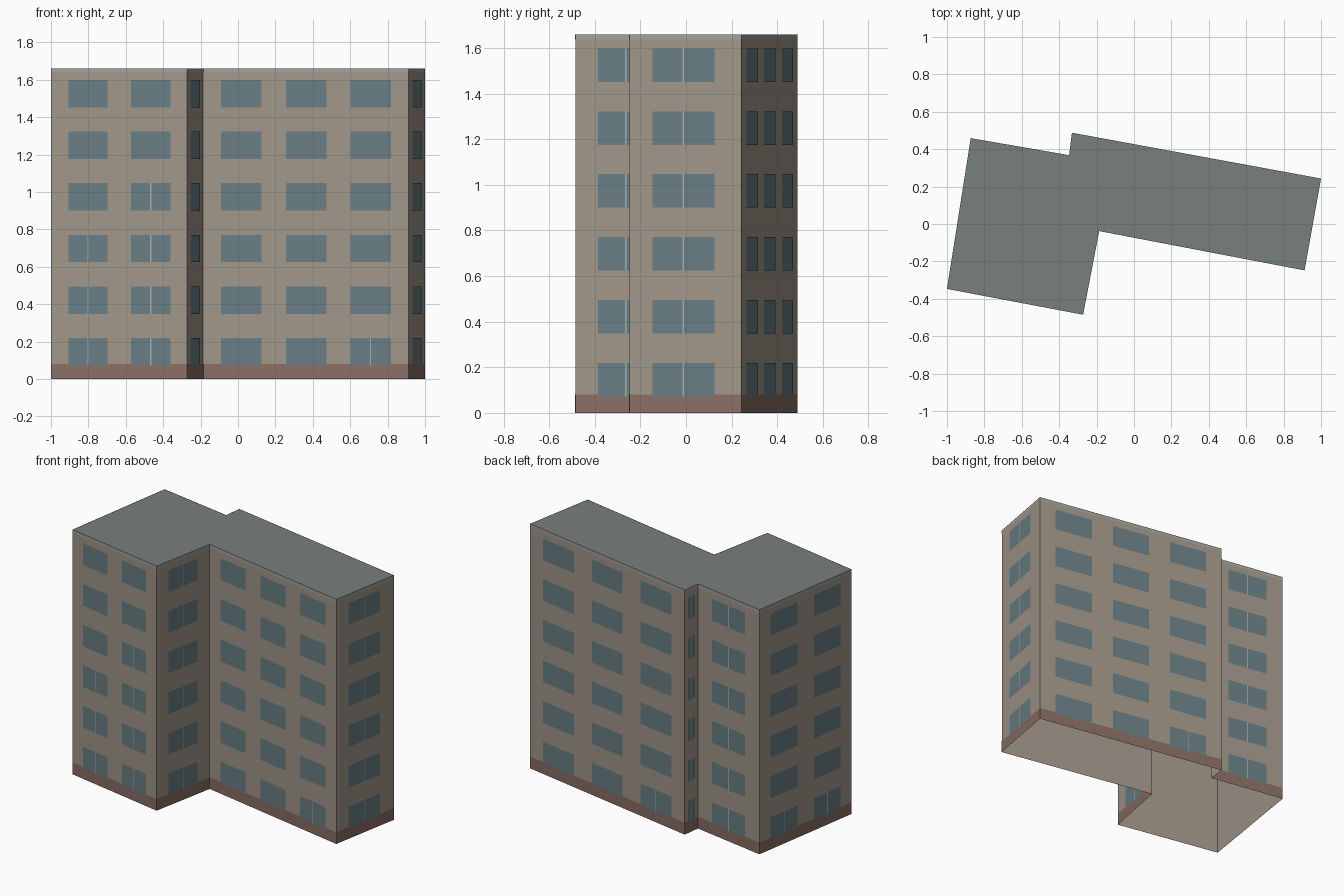
import bpy
from mathutils import Vector

if "Cube" in bpy.data.objects:
    bpy.data.objects.remove(bpy.data.objects["Cube"])

HEIGHT, FLOORS, PITCH = 1.66, 6, 0.276
SILL, WIN_H = 0.072, 0.147

# Footprint corners, counter-clockwise from the front left
PLAN = [(-1, -.347), (-.272, -.485), (-.186, -.038), (.912, -.248),
        (1, .243), (-.332, .488), (-.347, .368), (-.873, .459)]

# Windows per wall: (start fraction, end fraction, floors with a mullion)
WINDOWS = [
    [(.13, .417, 3), (.59, .877, 4)],
    [(.22, .77, 6)],
    [(.087, .285, 0), (.403, .60, 0), (.717, .915, 1)],
    [(.205, .76, 6)],
    [(.083, .285, 0), (.40, .60, 0), (.715, .915, 1)],
    [(.22, .77, 6)],
    [(.235, .77, 6)],
    [(.12, .41, 1), (.59, .88, 1)],
]


def material(name, rgb):
    m = bpy.data.materials.new(name)
    m.diffuse_color = (*rgb, 1)
    m.use_nodes = True
    m.node_tree.nodes["Principled BSDF"].inputs["Base Color"].default_value = m.diffuse_color
    return m


def add_object(name, faces, mat):
    verts, polys = [], []
    for f in faces:
        polys.append(range(len(verts), len(verts) + len(f)))
        verts.extend(f)
    mesh = bpy.data.meshes.new(name)
    mesh.from_pydata(verts, [], [list(p) for p in polys])
    mesh.materials.append(mat)
    ob = bpy.data.objects.new(name, mesh)
    bpy.context.collection.objects.link(ob)
    return ob


def panel(wall, u0, u1, z0, z1, out=0.0):
    """Flat rectangle lying on a wall, facing outward."""
    a, b = Vector(PLAN[wall]), Vector(PLAN[(wall + 1) % len(PLAN)])
    d = b - a
    n = Vector((d.y, -d.x)).normalized() * out
    p, q = a + d * u0 + n, a + d * u1 + n
    return [(p.x, p.y, z0), (q.x, q.y, z0), (q.x, q.y, z1), (p.x, p.y, z1)]


plaster = material("plaster", (.36, .305, .25))
brick = material("brick", (.25, .155, .125))
glass = material("glass", (.14, .21, .23))
frame = material("frame", (.38, .42, .43))
coping = material("coping", (.36, .36, .34))
roofing = material("roofing", (.19, .215, .205))

walls = range(len(PLAN))

# Wall shell (open underneath) and flat roof
add_object("walls", [panel(w, 0, 1, 0, HEIGHT) for w in walls], plaster)
add_object("roof", [[(x, y, HEIGHT) for x, y in PLAN]], roofing)

# Coloured bands at the foot and the top edge
add_object("plinth", [panel(w, 0, 1, 0, .08, .001) for w in walls], brick)
add_object("roof_edge", [panel(w, 0, 1, 1.638, HEIGHT, .001) for w in walls], coping)

# Windows on every floor, with thin mullions on some
panes, mullions = [], []
for w in walls:
    length = (Vector(PLAN[(w + 1) % len(PLAN)]) - Vector(PLAN[w])).length
    for u0, u1, split in WINDOWS[w]:
        for floor in range(FLOORS):
            z = SILL + floor * PITCH
            panes.append(panel(w, u0, u1, z, z + WIN_H, .002))
            if floor < split:
                mid, half = (u0 + u1) / 2, .003 / length
                mullions.append(panel(w, mid - half, mid + half, z, z + WIN_H, .003))
add_object("windows", panes, glass)
add_object("mullions", mullions, frame)
